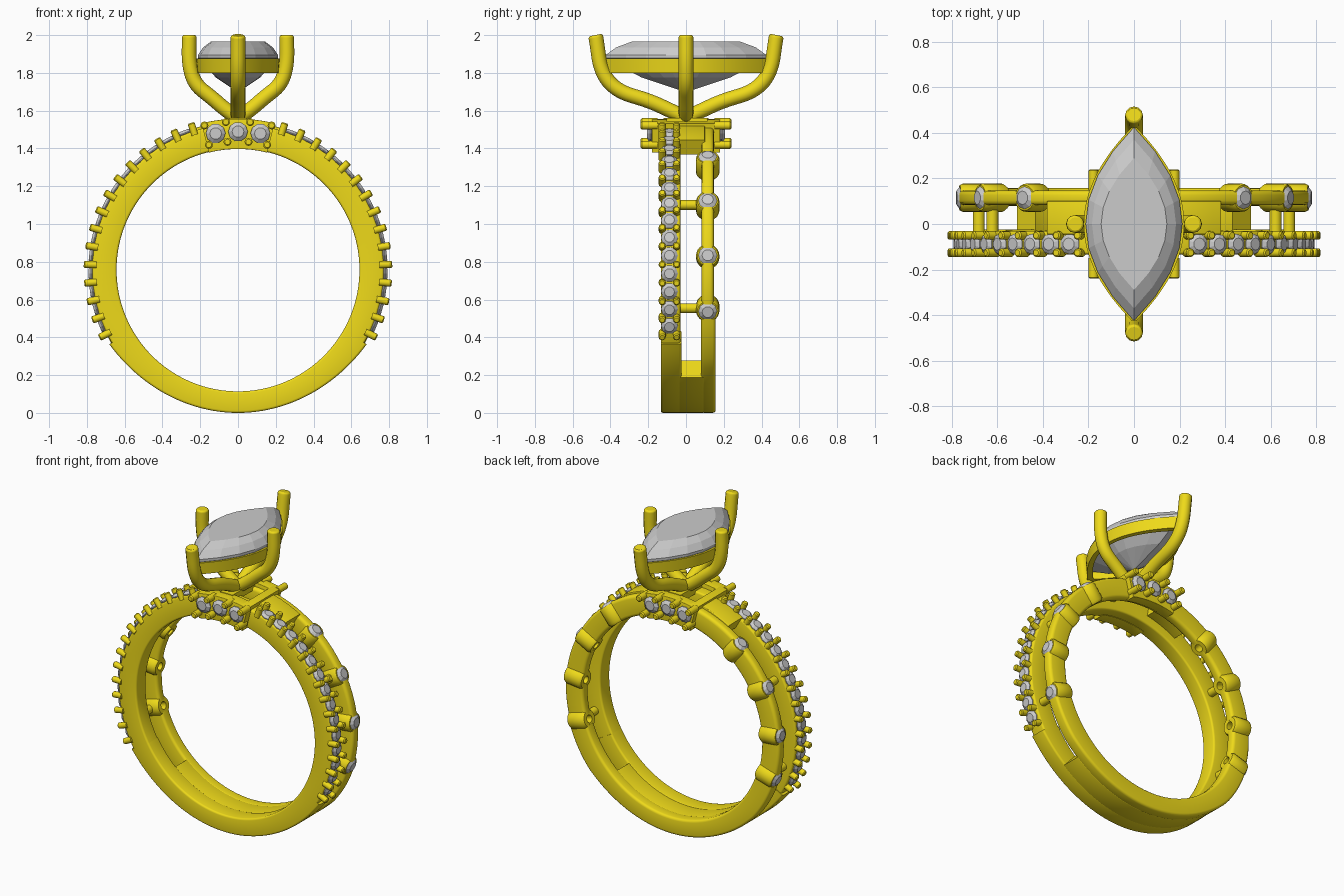
import bpy, bmesh, math
from mathutils import Vector, Matrix

if "Cube" in bpy.data.objects:
    bpy.data.objects.remove(bpy.data.objects["Cube"])

CZ = 0.757          # height of the ring centre
gold = bpy.data.materials.new("gold")
gold.diffuse_color = (0.86, 0.70, 0.01, 1)
gold.use_nodes = True
gold.node_tree.nodes["Principled BSDF"].inputs["Base Color"].default_value = gold.diffuse_color


def loft(bm, rings, loop=False):
    """Skin rings of equal length; loop joins last to first, otherwise ends are capped."""
    vs = [[bm.verts.new(p) for p in r] for r in rings]
    n, m = len(vs[0]), len(vs)
    for i in range(m if loop else m - 1):
        a, b = vs[i], vs[(i + 1) % m]
        for j in range(n):
            k = (j + 1) % n
            bm.faces.new((a[j], a[k], b[k], b[j]))
    if not loop:
        bm.faces.new(vs[0][::-1])
        bm.faces.new(vs[-1])


def finish(bm, name, metal=True):
    bmesh.ops.recalc_face_normals(bm, faces=bm.faces)
    me = bpy.data.meshes.new(name)
    bm.to_mesh(me)
    bm.free()
    ob = bpy.data.objects.new(name, me)
    bpy.context.collection.objects.link(ob)
    if metal:
        me.materials.append(gold)
        bpy.ops.object.select_all(action='DESELECT')
        ob.select_set(True)
        bpy.context.view_layer.objects.active = ob
        bpy.ops.object.shade_smooth_by_angle(angle=math.radians(40))
    return ob


def polar(a, r, y):
    a = math.radians(a)
    return Vector((r * math.cos(a), y, CZ + r * math.sin(a)))


def arc(bm, a0, a1, ri, ro, y0, y1, bev=0.012):
    """Band section from angle a0 to a1 with rounded edges; ro may depend on the angle."""
    n = max(3, int(abs(a1 - a0) / 2.5))
    full = abs(a1 - a0) >= 360
    f = ro if callable(ro) else (lambda a: ro)
    rings = []
    for i in range(n if full else n + 1):
        a = a0 + (a1 - a0) * i / n
        R = f(a)
        sec = []
        for cr, cy, s in ((ri + bev, y0 + bev, 180), (R - bev, y0 + bev, 270),
                          (R - bev, y1 - bev, 0), (ri + bev, y1 - bev, 90)):
            for t in (0, 30, 60, 90):
                w = math.radians(s + t)
                sec.append(polar(a, cr + bev * math.cos(w), cy + bev * math.sin(w)))
        rings.append(sec)
    loft(bm, rings, full)


def circle_rings(base, axis, prof, n):
    """Rings of (radius, distance) around an axis."""
    q = axis.to_track_quat('Z', 'Y')
    return [[base + q @ Vector((r * math.cos(2 * math.pi * j / n),
                                r * math.sin(2 * math.pi * j / n), h)) for j in range(n)]
            for r, h in prof]


def rod(bm, p, q, r, n=12):
    d = q - p
    L = d.length
    loft(bm, circle_rings(p, d, [(r, 0), (r, L - r * .3), (r * .7, L)], n))


def gem(bm, p, axis, r):
    loft(bm, circle_rings(p, axis, [(r * .05, -r * .8), (r, -r * .05), (r, r * .05),
                                    (r * .6, r * .35)], 10))


def low(a):
    """Outer radius of the plain lower shank, thinning to the bottom."""
    t = min(1, abs(a % 360 - 270) / 60)
    return 0.757 + 0.03 * t ** 3


UP = Vector((0, 1, 0))

# front band: pave upper part and plain lower part with a step
bm = bmesh.new()
arc(bm, -30, 210, .643, .772, -.133, -.03)
arc(bm, 210, 330, .643, low, -.133, -.025)
finish(bm, "front_band")

# pave stones and their paired prongs
pr, st = bmesh.new(), bmesh.new()
for side in (0, 1):
    for i in range(15):
        a = -26 + 7.02 * i
        b = a + 3.51
        if side:
            a, b = 180 - a, 180 - b
        for y in (-.126, -.05):
            rod(pr, polar(a, .75, y), polar(a, .817, y), .019)
        if i < 14:
            gem(st, polar(b, .776, -.088), polar(b, 1, 0) - polar(b, 0, 0), .045)
finish(pr, "pave_prongs")
finish(st, "pave_stones", False)

# back band: sections running between the stone cups, wider at the bottom
cups = [-16.6, 5.7, 28.5, 51.3, 128.7, 151.5, 174.3, 196.6]
bm = bmesh.new()
for a, b in zip(cups, cups[1:]):
    arc(bm, a + 3, b - 3, .645, .775, .083, .147, .02)
arc(bm, 199.6, 340.4, .645, lambda a: min(low(a), .775), .08, .157, .016)
finish(bm, "back_band")

# hollow cups and stones on the back band
cu, st = bmesh.new(), bmesh.new()
for a in cups:
    d = polar(a, 1, 0) - polar(a, 0, 0)
    loft(cu, circle_rings(polar(a, 0, .115), d,
         [(.024, .645), (.052, .645), (.062, .66), (.062, .755), (.055, .768),
          (.046, .768), (.024, .73)], 24), True)
    gem(st, polar(a, .765, .115), d, .05)
finish(cu, "back_cups")
finish(st, "back_stones", False)

# links between the two bands: bottom bridge, upper bridges, round pegs
bm = bmesh.new()
arc(bm, 228, 312, .646, low, -.045, .10)
for a in (61, 102):
    arc(bm, a, a + 17, .70, .785, -.045, .10, .004)
for a in (29, -16.6, 151, 196.6):
    rod(bm, polar(a, .71, -.05), polar(a, .71, .09), .026, 20)
finish(bm, "band_links")

# head gallery: curved front and back plates each with three stones and prongs
pl, pr, st = bmesh.new(), bmesh.new(), bmesh.new()
for s, y0, y1 in ((-1, -.18, -.10), (1, .11, .18)):
    arc(pl, 76, 104, .64, .80, y0, y1, .003)
    d = UP * s
    for a in (80.7, 90, 99.3):
        gem(st, polar(a, .732, .187 * s), d, .052)
    for a in (76.9, 85.3, 94.7, 103.1):
        for r in (.785, .68):
            rod(pr, polar(a, r, .15 * s), polar(a, r, .24 * s), .021)
for a in (76, 100.5):
    arc(pl, a, a + 3.5, .70, .80, -.17, .17, .003)
finish(pl, "head_gallery")
finish(pr, "head_prongs")
finish(st, "head_stones", False)

# saddle carrying the four claws
bm = bmesh.new()
bmesh.ops.create_cube(bm, size=1, matrix=Matrix.Translation((0, 0, 1.535)) @
                      Matrix.Diagonal((.09, .24, .05, 1)))
finish(bm, "claw_saddle")

# four curved claws: two short at the sides, two long at the stone tips
side_path = [(0, 1.56), (.06, 1.60), (.14, 1.67), (.23, 1.74), (.26, 1.85), (.258, 1.98), (.258, 1.995), (.258, 2)]
tip_path = [(0, 1.56), (.08, 1.60), (.20, 1.655), (.36, 1.70), (.45, 1.80), (.475, 1.98), (.479, 1.995), (.48, 2)]
for name, path, sx, sy in (("right_claw", side_path, 1, 0), ("left_claw", side_path, -1, 0),
                           ("back_claw", tip_path, 0, 1), ("front_claw", tip_path, 0, -1)):
    cv = bpy.data.curves.new(name, 'CURVE')
    cv.dimensions = '3D'
    cv.bevel_depth = .039
    cv.bevel_resolution = 4
    cv.use_fill_caps = True
    sp = cv.splines.new('NURBS')
    sp.points.add(len(path) - 1)
    for i, (p, (d, z)) in enumerate(zip(sp.points, path)):
        p.co = (d * sx, d * sy, z, 1)
        p.radius = .75 if i == len(path) - 1 else 1
    sp.order_u = 3
    sp.use_endpoint_u = True
    sp.resolution_u = 6
    ob = bpy.data.objects.new(name, cv)
    bpy.context.collection.objects.link(ob)
    bpy.ops.object.select_all(action='DESELECT')
    ob.select_set(True)
    bpy.context.view_layer.objects.active = ob
    bpy.ops.object.convert(target='MESH')
    ob = bpy.context.object
    ob.data.materials.clear()
    ob.data.materials.append(gold)
    bpy.ops.object.shade_smooth_by_angle(angle=math.radians(40))


def marquise(scale, z, n, grow=0.0):
    """Pointed oval outline, tips along y."""
    pts = []
    for j in range(n):
        t = 4 * j / n
        s, sgn = (t - 1, 1) if t < 2 else (3 - t, -1)
        pts.append(Vector((sgn * (.212 + grow) * (1 - s * s) * scale,
                           (.425 + grow) * s * scale, z)))
    return pts


# faceted centre stone
bm = bmesh.new()
loft(bm, [marquise(s, z, 16) for s, z in ((.02, 1.70), (.55, 1.775), (1, 1.878), (1, 1.895),
                                          (.87, 1.935), (.68, 1.965))])
bmesh.ops.triangulate(bm, faces=[f for f in bm.faces if len(f.verts) == 4])
finish(bm, "centre_stone", False)

# bezel under the centre stone
bm = bmesh.new()
loft(bm, [marquise(1, 1.875, 64, .008), marquise(1, 1.80, 64, .002),
          marquise(.88, 1.80, 64), marquise(.93, 1.875, 64)], True)
finish(bm, "centre_bezel")
